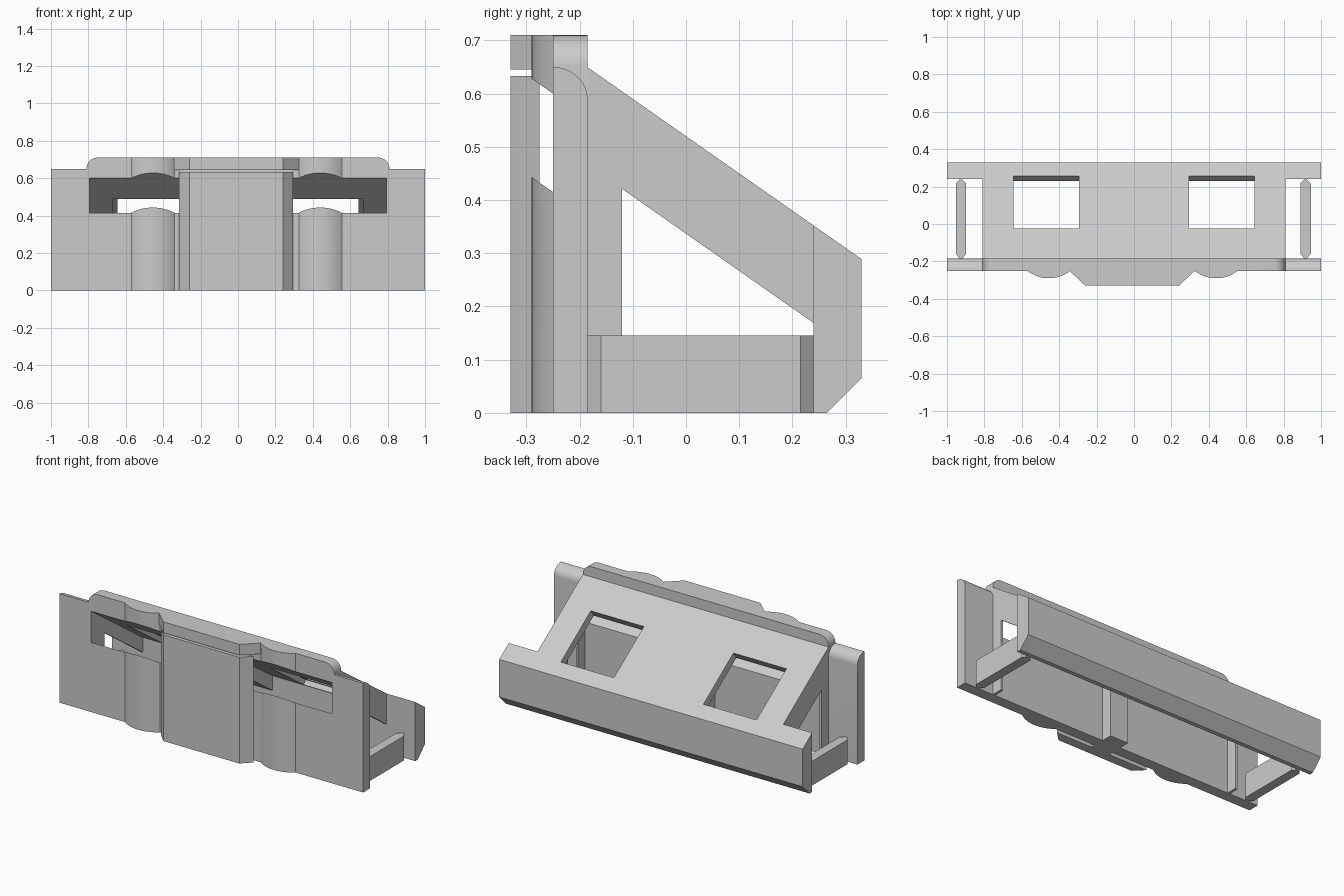
import bpy, bmesh, math
from mathutils import Vector

cube = bpy.data.objects.get("Cube")
if cube:
    bpy.data.objects.remove(cube, do_unlink=True)

grey = bpy.data.materials.new("light_grey")
grey.use_nodes = True
grey.diffuse_color = (0.6, 0.6, 0.6, 1)
grey.node_tree.nodes["Principled BSDF"].inputs["Base Color"].default_value = (0.6, 0.6, 0.6, 1)


def prism(name, outline, axis, lo, hi):
    """Extrude a 2D outline along an axis; the outline holds the other two coordinates."""
    def place(p, t):
        return {"x": (t, p[0], p[1]), "y": (p[0], t, p[1]), "z": (p[0], p[1], t)}[axis]
    bm = bmesh.new()
    face = bm.faces.new([bm.verts.new(place(p, lo)) for p in outline])
    grown = bmesh.ops.extrude_face_region(bm, geom=[face])["geom"]
    shift = Vector(place((0, 0), hi - lo))
    bmesh.ops.translate(bm, vec=shift, verts=[v for v in grown if isinstance(v, bmesh.types.BMVert)])
    bmesh.ops.recalc_face_normals(bm, faces=bm.faces)
    mesh = bpy.data.meshes.new(name)
    bm.to_mesh(mesh)
    bm.free()
    mesh.materials.append(grey)
    obj = bpy.data.objects.new(name, mesh)
    bpy.context.collection.objects.link(obj)
    return obj


def arc(cx, cy, r, start, end, steps=10):
    angles = [math.radians(start + (end - start) * i / steps) for i in range(steps + 1)]
    return [(cx + r * math.cos(a), cy + r * math.sin(a)) for a in angles]


def select_only(obj):
    bpy.ops.object.select_all(action="DESELECT")
    obj.select_set(True)
    bpy.context.view_layer.objects.active = obj


def cut(obj, cutters):
    for cutter in cutters:
        mod = obj.modifiers.new("cut", "BOOLEAN")
        mod.operation = "DIFFERENCE"
        mod.solver = "EXACT"
        mod.object = cutter
        select_only(obj)
        bpy.ops.object.modifier_apply(modifier=mod.name)


def smooth(obj):
    select_only(obj)
    bpy.ops.object.shade_smooth_by_angle(angle=math.radians(25))


SLOPE = 0.7
FRONT, BACK = -0.25, -0.185      # front plate faces
BLOCK = 0.24                     # front face of the rear block


def slope_z(y, offset):
    return offset - SLOPE * y


TOP, CEIL, UNDER, FLOOR = 0.52, 0.425, 0.337, 0.24   # sloped planes, as heights at y = 0

# Cutters: sloping slots through the front plate, stepped windows in the ramp
along = Vector((1, -SLOPE)).normalized()
down = Vector((-SLOPE, -1)).normalized()
win_a = Vector((-0.025, slope_z(-0.025, TOP)))
win_b = Vector((0.257, slope_z(0.257, TOP)))
slots, windows = [], []
for s in (-1, 1):
    xs = sorted((s * 0.06, s * 0.795))
    slots.append(prism("slot_cutter", [(-0.4, slope_z(-0.4, FLOOR)), (-0.1, slope_z(-0.1, FLOOR)),
                                       (-0.1, slope_z(-0.1, CEIL)), (-0.4, slope_z(-0.4, CEIL))], "x", *xs))
    for lip, v0, v1 in ((0, -0.1, 0.06), (0.025, 0.048, 0.085)):
        a, b = win_a - along * lip, win_b + along * lip
        xs = sorted((s * (0.295 - lip), s * (0.645 + lip)))
        windows.append(prism("window_cutter", [a + down * v0, b + down * v0,
                                               b + down * v1, a + down * v1], "x", *xs))
for c in slots + windows:
    c.hide_render = True

# Front plate with raised, rounded middle
outline = [(-0.81, 0), (0.81, 0)] + arc(0.75, 0.65, 0.06, 0, 90) + arc(-0.75, 0.65, 0.06, 90, 180)
plate = prism("front_plate", outline, "y", FRONT, BACK)
cut(plate, slots)
smooth(plate)

# Front plate ends with a rounded rear top edge
end_profile = [(FRONT, 0), (BACK, 0)] + arc(FRONT, 0.59, 0.06, 0, 90)
end_profile = [(FRONT, 0), (BACK, 0)] + [(FRONT + (y - FRONT) * 0.065 / 0.06, z)
                                         for y, z in arc(FRONT, 0.59, 0.06, 0, 90)]
for side, xs in (("left", (0.81, 1)), ("right", (-1, -0.81))):
    smooth(prism(side + "_plate_end", end_profile, "x", *xs))

# Curved bulges on the front
R = 0.185
half = math.degrees(math.asin(0.115 / R))
for side, cx in (("left", 0.44), ("right", -0.455)):
    pts = arc(cx, -0.29 + R, R, 270 - half, 270 + half, 16)
    pts += [(cx + 0.115, -0.24), (cx - 0.115, -0.24)]
    bulge = prism(side + "_bulge", pts, "z", 0, 0.71)
    cut(bulge, slots)
    smooth(bulge)

# Central latch panel, the cap above it and the web behind it
prism("latch_panel", [(-0.315, -0.275), (-0.26, -0.33), (0.24, -0.33), (0.295, -0.275)], "z", 0, 0.633)
prism("latch_cap", [(-0.345, -0.24), (-0.345, FRONT), (-0.26, -0.33), (0.24, -0.33),
                    (0.325, FRONT), (0.325, -0.24)], "z", 0.645, 0.71)
prism("latch_web", [(-0.06, -0.28), (0.06, -0.28), (0.06, -0.24), (-0.06, -0.24)], "z", 0, 0.4)

# Sloping ramp with windows
ramp = prism("ramp", [(BACK, slope_z(BACK, CEIL)), (BLOCK, slope_z(BLOCK, CEIL)),
                      (BLOCK, slope_z(BLOCK, TOP)), (BACK, slope_z(BACK, TOP))], "x", -0.795, 0.795)
cut(ramp, windows)


# Side walls and central rib
def rib(name, x0, x1, top):
    prism(name, [(BACK, 0), (-0.12, 0), (-0.12, slope_z(-0.12, UNDER)), (BLOCK, slope_z(BLOCK, UNDER)),
                 (BLOCK, slope_z(BLOCK, top)), (BACK, slope_z(BACK, top))], "x", x0, x1)


rib("left_wall", 0.795, 0.81, TOP)
rib("right_wall", -0.81, -0.795, TOP)
rib("central_rib", -0.06, 0.06, CEIL + 0.04)

# Rear block with chamfered lower edge
block = prism("rear_block", [(BLOCK, 0), (0.265, 0), (0.33, 0.065), (0.33, slope_z(0.33, TOP)),
                             (BLOCK, slope_z(BLOCK, TOP))], "x", -1, 1)
cut(block, windows)

# End struts with tapered tips
for side, cx in (("left", 0.917), ("right", -0.925)):
    w, t = 0.028, 0.006
    prism(side + "_strut", [(cx - t, BACK), (cx + t, BACK), (cx + w, -0.16), (cx + w, 0.215),
                            (cx + t, BLOCK), (cx - t, BLOCK), (cx - w, 0.215), (cx - w, -0.16)],
          "z", 0, 0.145)

for c in slots + windows:
    bpy.data.objects.remove(c, do_unlink=True)
